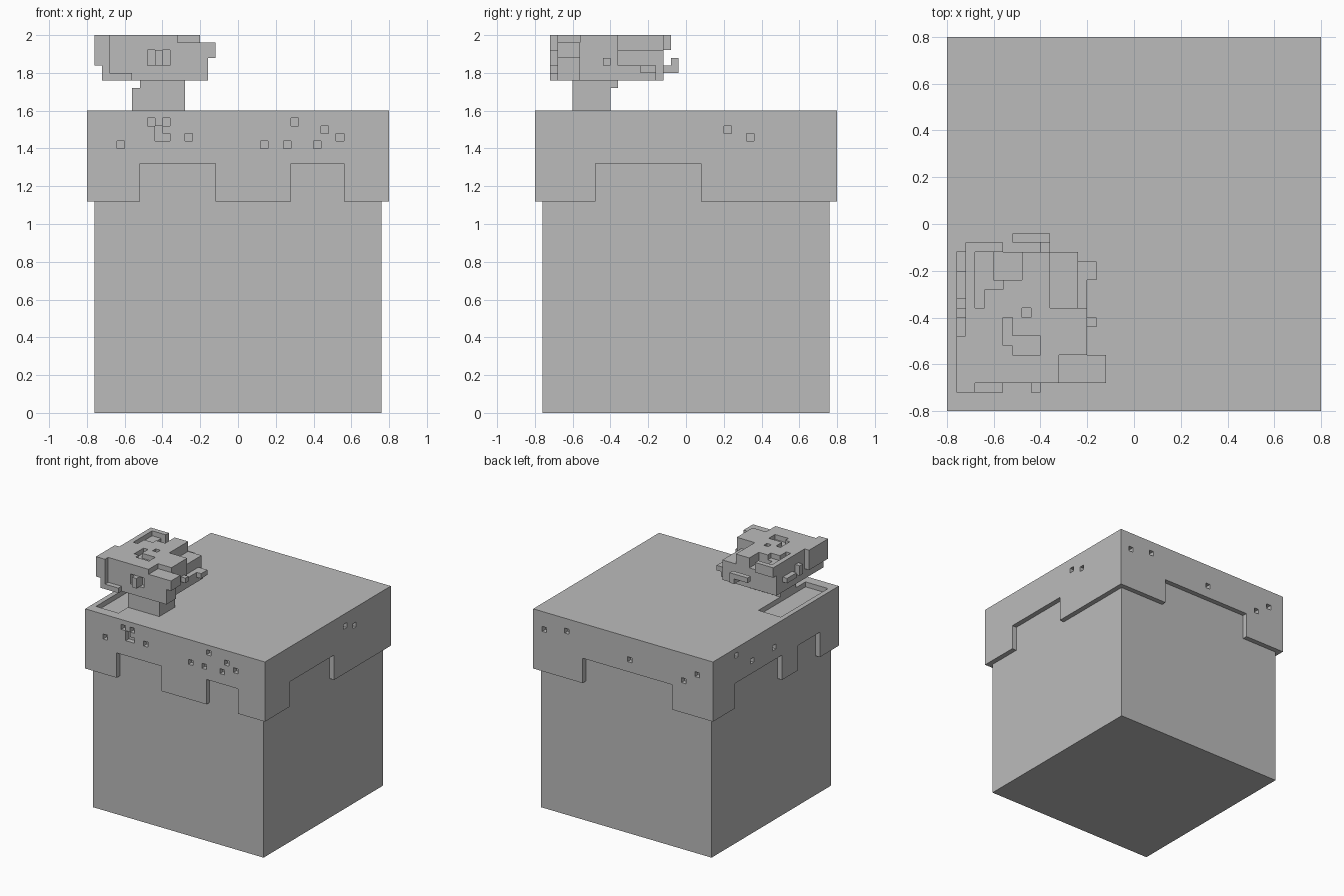
import bpy
import bmesh
from mathutils import Matrix, Vector

if "Cube" in bpy.data.objects:
    bpy.data.objects.remove(bpy.data.objects["Cube"], do_unlink=True)

grey = bpy.data.materials.new("plain_grey")
grey.use_nodes = True
colour = (0.5, 0.5, 0.5, 1)
grey.diffuse_color = colour
grey.node_tree.nodes["Principled BSDF"].inputs["Base Color"].default_value = colour

U = 0.04  # one small block


def boxes(name, *parts):
    """Mesh of boxes, each given as x0, x1, y0, y1, z0, z1 in small blocks."""
    bm = bmesh.new()
    for x0, x1, y0, y1, z0, z1 in parts:
        size = Vector((x1 - x0, y1 - y0, z1 - z0)) * U
        mid = Vector((x0 + x1, y0 + y1, z0 + z1)) * U / 2
        bmesh.ops.create_cube(bm, size=1, matrix=Matrix.Translation(mid) @ Matrix.Diagonal(size).to_4x4())
    mesh = bpy.data.meshes.new(name)
    bm.to_mesh(mesh)
    bm.free()
    mesh.materials.append(grey)
    obj = bpy.data.objects.new(name, mesh)
    bpy.context.collection.objects.link(obj)
    return obj


def carve(obj, *parts):
    """Cut boxes out of an object one after another."""
    for part in parts:
        cutter = boxes("cutter", part)
        cutter.hide_render = True
        mod = obj.modifiers.new("cut", 'BOOLEAN')
        mod.operation = 'DIFFERENCE'
        mod.solver = 'EXACT'
        mod.object = cutter
        bpy.context.view_layer.objects.active = obj
        bpy.ops.object.modifier_apply(modifier=mod.name)
        bpy.data.objects.remove(cutter, do_unlink=True)


def side_box(side, a0, a1, z0, z1, depth=1):
    """Cutting box that enters one side of the lid by the given depth."""
    near, far = 20 - depth, 22
    return {
        "front": (a0, a1, -far, -near, z0, z1),
        "back": (a0, a1, near, far, z0, z1),
        "left": (near, far, a0, a1, z0, z1),
        "right": (-far, -near, a0, a1, z0, z1),
    }[side]


# Body and overhanging lid
boxes("body", (-19, 19, -19, 19, 0, 28))
lid = boxes("lid", (-20, 20, -20, 20, 28, 40))

# Gaps between the hanging flaps of the lid
gaps = {
    "front": [(-13, -3), (7, 14)],
    "back": [(-11, 9)],
    "left": [(-12, 2)],
    "right": [(-2, 13), (-14, -7)],
}
for side, spans in gaps.items():
    for a0, a1 in spans:
        carve(lid, side_box(side, a0, a1, 26, 33))

# Small square pits in the lid sides
pits = {
    "front": [(-12, 38), (-10, 38), (-10, 36), (-7, 36), (-16, 35), (3, 35),
              (6, 35), (7, 38), (11, 37), (10, 35), (13, 36)],
    "back": [(17, 36), (12, 37), (-2, 35), (-14, 34), (-17, 36)],
    "left": [(5, 37), (8, 36)],
    "right": [(12, 38), (7, 35), (0, 35)],
}
for side, spots in pits.items():
    for a, z in spots:
        carve(lid, side_box(side, a, a + 1, z, z + 1))
carve(lid, side_box("front", -11, -10, 36, 38))

# Shallow tray in the lid top
carve(lid, (-19, -14, -18, -3, 39, 42))

# Neck
boxes("neck", (-14, -7, -15, -10, 39, 43), (-13, -7, -15, -9, 43, 44))

# Head block with stepped back corner and carved top
head = boxes("head", (-18, -5, -17, -3, 44, 50))
carve(head,
      (-8, -2, -19, -14, 49, 52),
      (-6, -2, -9, 0, 46, 52),
      (-9, -2, -9, 0, 48, 52),
      (-6, -2, -4, 0, 43, 52),
      (-17, -14, -7, -3, 49, 52),
      (-17, -16, -9, -6, 49, 52),
      (-15, -12, -6, -2, 48, 52),
      (-14, -13, -13, -10, 49, 52),
      (-13, -10, -14, -12, 49, 52),
      (-12, -11, -10, -9, 49, 52),
      (-12, -9, -19, -16, 46, 48))

# Raised blocks around the head
boxes("head_front_corner", (-18, -17, -18, -17, 44, 50), (-19, -18, -18, -12, 46, 50),
      (-17, -14, -18, -17, 44, 45))
boxes("head_brow", (-8, -4, -17, -14, 44, 49), (-4, -3, -17, -14, 47, 49))
boxes("nose", (-11, -10, -18, -16, 46, 48))
boxes("side_bumps", (-19, -18, -10, -9, 46, 48), (-19, -18, -8, -5, 46, 47),
      (-5, -4, -11, -10, 46, 47), (-5, -4, -6, -4, 45, 46))
boxes("back_rim", (-18, -14, -3, -2, 48, 50))
boxes("back_hook", (-10, -9, -3, -1, 45, 46), (-13, -9, -2, -1, 46, 47), (-10, -9, -2, -1, 45, 47))
